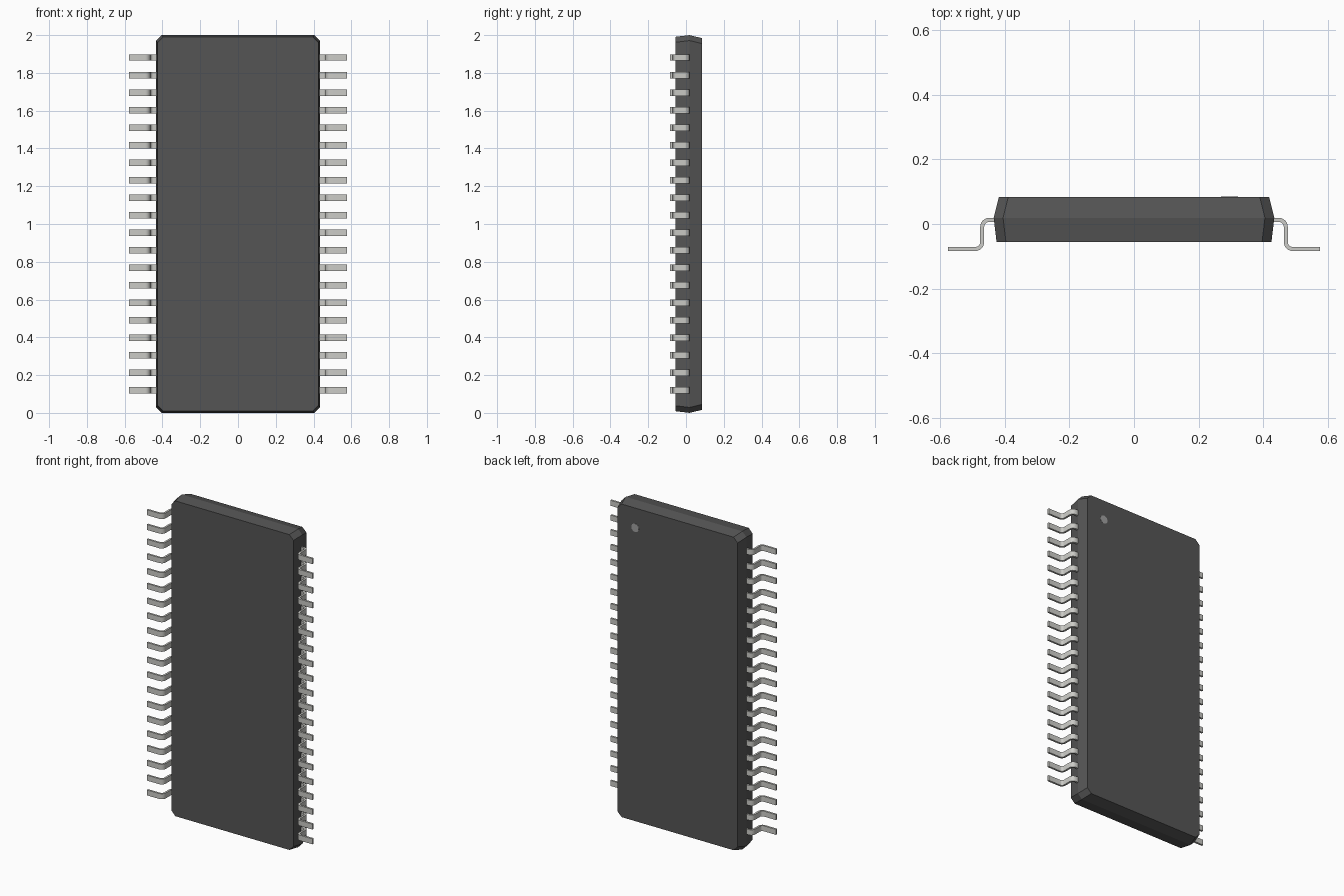
import bpy, bmesh
from math import sin, cos, pi, radians
from mathutils import Matrix

if "Cube" in bpy.data.objects:
    bpy.data.objects.remove(bpy.data.objects["Cube"])


def material(name, rgb):
    m = bpy.data.materials.new(name)
    m.diffuse_color = (*rgb, 1)
    m.use_nodes = True
    m.node_tree.nodes["Principled BSDF"].inputs["Base Color"].default_value = m.diffuse_color
    return m


def make_object(name, bm, mat):
    bmesh.ops.recalc_face_normals(bm, faces=bm.faces)
    mesh = bpy.data.meshes.new(name)
    bm.to_mesh(mesh)
    bm.free()
    mesh.materials.append(mat)
    ob = bpy.data.objects.new(name, mesh)
    bpy.context.collection.objects.link(ob)
    return ob


def loft(bm, rings, closed=True):
    # bridge rings of equal length and cap both ends
    loops = [[bm.verts.new(p) for p in ring] for ring in rings]
    n = len(loops[0])
    for a, b in zip(loops, loops[1:]):
        for i in range(n):
            j = (i + 1) % n
            bm.faces.new((a[i], a[j], b[j], b[i]))
    bm.faces.new(loops[0])
    bm.faces.new(loops[-1])


dark = material("dark_plastic", (0.09, 0.09, 0.09))
metal = material("lead_metal", (0.6, 0.6, 0.57))
marker = material("marker_grey", (0.35, 0.35, 0.35))


# Body: chamfered rectangle, widest at the parting line, tapering both ways
def chamfered_ring(y, hx, hz, c=0.029):
    pts = []
    for sx, sz in ((1, 1), (-1, 1), (-1, -1), (1, -1)):
        pair = [(sx * hx, y, 1 + sz * (hz - c)), (sx * (hx - c), y, 1 + sz * hz)]
        pts += pair if sx * sz > 0 else pair[::-1]
    return pts


bm = bmesh.new()
loft(bm, [chamfered_ring(-0.056, 0.425, 0.991),
          chamfered_ring(0.019, 0.434, 1.0),
          chamfered_ring(0.084, 0.418, 0.984)])
make_object("package_body", bm, dark)

# Gull-wing lead: centre line with two rounded bends, given as (x, y, normal angle)
X_LEG, Y_TOP, Y_FOOT, R = 0.4695, 0.013, -0.0775, 0.022
T, W, COUNT, PITCH, Z0 = 0.0125, 0.034, 20, 0.0927, 0.12
STEPS = 6
path = [(0.42, Y_TOP, pi / 2)]
for i in range(STEPS + 1):
    a = pi / 2 * (1 - i / STEPS)
    path.append((X_LEG - R + R * cos(a), Y_TOP - R + R * sin(a), a))
for i in range(STEPS + 1):
    a = pi + pi / 2 * i / STEPS
    path.append((X_LEG + R + R * cos(a), Y_FOOT + R + R * sin(a), a - pi))
path.append((0.576, Y_FOOT, pi / 2))

rings = []
for x, y, a in path:
    dx, dy = cos(a) * T / 2, sin(a) * T / 2
    rings.append([(x + s * dx, y + s * dy, Z0 + t * W / 2)
                  for s, t in ((1, 1), (-1, 1), (-1, -1), (1, -1))])
bm = bmesh.new()
loft(bm, rings)
leads = make_object("leads", bm, metal)

# Repeat up the side and mirror to the other side
arr = leads.modifiers.new("row", 'ARRAY')
arr.count = COUNT
arr.use_relative_offset = False
arr.use_constant_offset = True
arr.constant_offset_displace = (0, 0, PITCH)
leads.modifiers.new("other_side", 'MIRROR')
bpy.context.view_layer.objects.active = leads
leads.select_set(True)
bpy.ops.object.shade_smooth_by_angle(angle=radians(30))

# Round pin-one marker on the back face
bm = bmesh.new()
bmesh.ops.create_cone(bm, cap_ends=True, segments=32, radius1=0.026, radius2=0.026,
                      depth=0.004,
                      matrix=Matrix.Translation((0.295, 0.083, 1.86)) @ Matrix.Rotation(pi / 2, 4, 'X'))
make_object("pin_one_marker", bm, marker)
